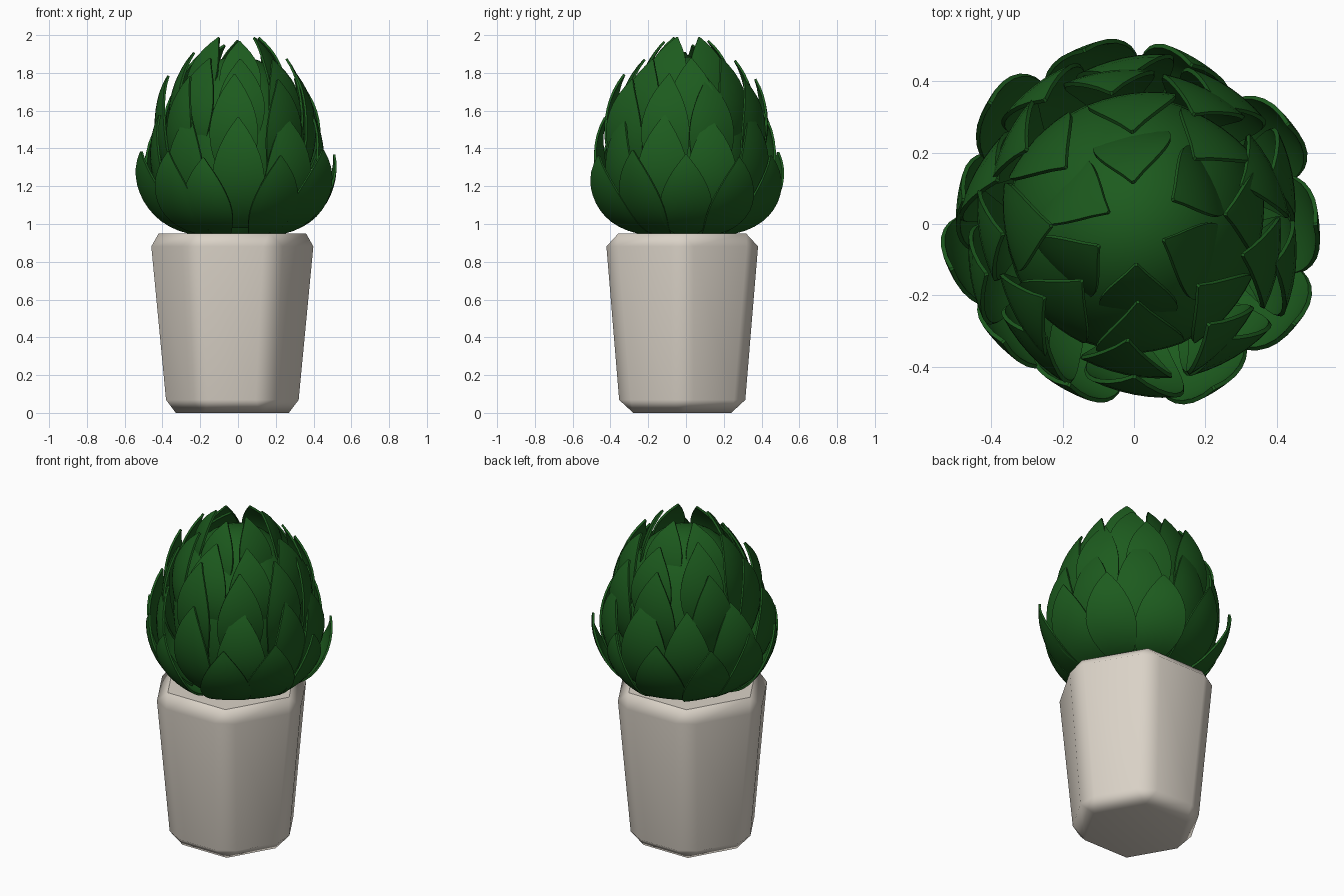
import bpy, bmesh, math, random
from mathutils import Vector, Matrix

random.seed(11)
cube = bpy.data.objects.get("Cube")
if cube:
    bpy.data.objects.remove(cube, do_unlink=True)


def material(name, rgb):
    m = bpy.data.materials.new(name)
    m.use_nodes = True
    m.diffuse_color = (*rgb, 1)
    bsdf = next(n for n in m.node_tree.nodes if n.type == 'BSDF_PRINCIPLED')
    bsdf.inputs["Base Color"].default_value = (*rgb, 1)
    return m


green = material("leaf green", (0.012, 0.105, 0.013))
clay = material("pale clay", (0.70, 0.645, 0.57))


def finish(bm, name, mat, angle):
    bmesh.ops.recalc_face_normals(bm, faces=bm.faces)
    mesh = bpy.data.meshes.new(name)
    bm.to_mesh(mesh)
    bm.free()
    mesh.materials.append(mat)
    ob = bpy.data.objects.new(name, mesh)
    bpy.context.collection.objects.link(ob)
    bpy.ops.object.select_all(action='DESELECT')
    ob.select_set(True)
    bpy.context.view_layer.objects.active = ob
    bpy.ops.object.shade_smooth_by_angle(angle=math.radians(angle))
    return ob


# Tapered hexagonal pot with chamfered edges, corners on the x axis
bm = bmesh.new()
bmesh.ops.create_cone(bm, cap_ends=True, segments=6, radius1=0.379, radius2=0.47, depth=0.95,
                      matrix=Matrix.Translation((-0.03, -0.02, 0.475)) @ Matrix.Rotation(math.pi / 2, 4, 'Z'))
bmesh.ops.bevel(bm, geom=list(bm.edges), offset=0.069, segments=1, affect='EDGES', profile=0.5)
pot = finish(bm, "pot", clay, 45)
# Keep the broad sides flat and blend only across the chamfers
pot.modifiers.new("Flat Sides", 'WEIGHTED_NORMAL').keep_sharp = True

# Rounded core under the leaves
bm = bmesh.new()
bmesh.ops.create_uvsphere(bm, u_segments=32, v_segments=20, radius=1,
                          matrix=Matrix.Translation((0, 0, 1.38)) @ Matrix.Diagonal((0.36, 0.36, 0.51, 1)))
finish(bm, "plant_core", green, 60)


def bezier(p, t):
    u = 1 - t
    return p[0] * u**3 + p[1] * 3 * u * u * t + p[2] * 3 * u * t * t + p[3] * t**3


def add_leaf(bm, path, half_width, turn, lean, stretch, twist):
    """Pointed cupped leaf following a radius/height path, turned about the stem."""
    steps, across = 12, 6
    rot = Matrix.Rotation(turn, 3, 'Z')
    rows = []
    for i in range(steps + 1):
        t = i / steps
        c = bezier(path, t)
        r = c.x + lean * t * t
        z = path[0].y + (c.y - path[0].y) * stretch
        # Rounded belly below, ogive tip above
        if t < 0.45:
            w = half_width * (0.45 + 0.55 * math.sin(t / 0.45 * math.pi / 2))
        else:
            w = half_width * (1 - ((t - 0.45) / 0.55) ** 1.9)
        w = max(w, 0.004)
        row = []
        for j in range(across + 1):
            s = (j / across * 2 - 1) * w
            row.append(bm.verts.new(rot @ Vector((r - 1.1 * s * s + twist * s, s, z))))
        rows.append(row)
    for a, b in zip(rows, rows[1:]):
        for j in range(across):
            bm.faces.new((a[j], a[j + 1], b[j + 1], b[j]))


def ring(count, start):
    return [start + 360 * k / count + random.uniform(-4, 4) for k in range(count)]


# Leaf rings: name, angles, half width, path of (radius, height)
rings = [
    ("lower_leaves", [0, -32, -64, -112, -138, -166, 172, 140, 106, 70, 33], 0.14,
     [(0.25, 0.95), (0.45, 1.0), (0.54, 1.2), (0.495, 1.37)]),
    ("middle_leaves", ring(10, 18), 0.14, [(0.28, 0.98), (0.5, 1.13), (0.51, 1.4), (0.415, 1.59)]),
    ("upper_leaves", ring(9, 23), 0.13, [(0.34, 1.22), (0.46, 1.4), (0.45, 1.6), (0.34, 1.77)]),
    ("crown_leaves", ring(8, 5), 0.125, [(0.33, 1.4), (0.4, 1.56), (0.36, 1.74), (0.24, 1.89)]),
    ("tip_leaves", ring(6, 32), 0.11, [(0.25, 1.56), (0.28, 1.72), (0.22, 1.86), (0.1, 1.97)]),
]
for name, angles, half_width, points in rings:
    bm = bmesh.new()
    path = [Vector(p) for p in points]
    for angle in angles:
        add_leaf(bm, path, half_width, math.radians(angle), random.uniform(-0.02, 0.04),
                 random.uniform(0.95, 1.05), random.uniform(-0.2, 0.2))
    bmesh.ops.recalc_face_normals(bm, faces=bm.faces)
    # Give the leaves thickness with crisp rims
    bmesh.ops.solidify(bm, geom=list(bm.faces), thickness=0.012)
    finish(bm, name, green, 40)
